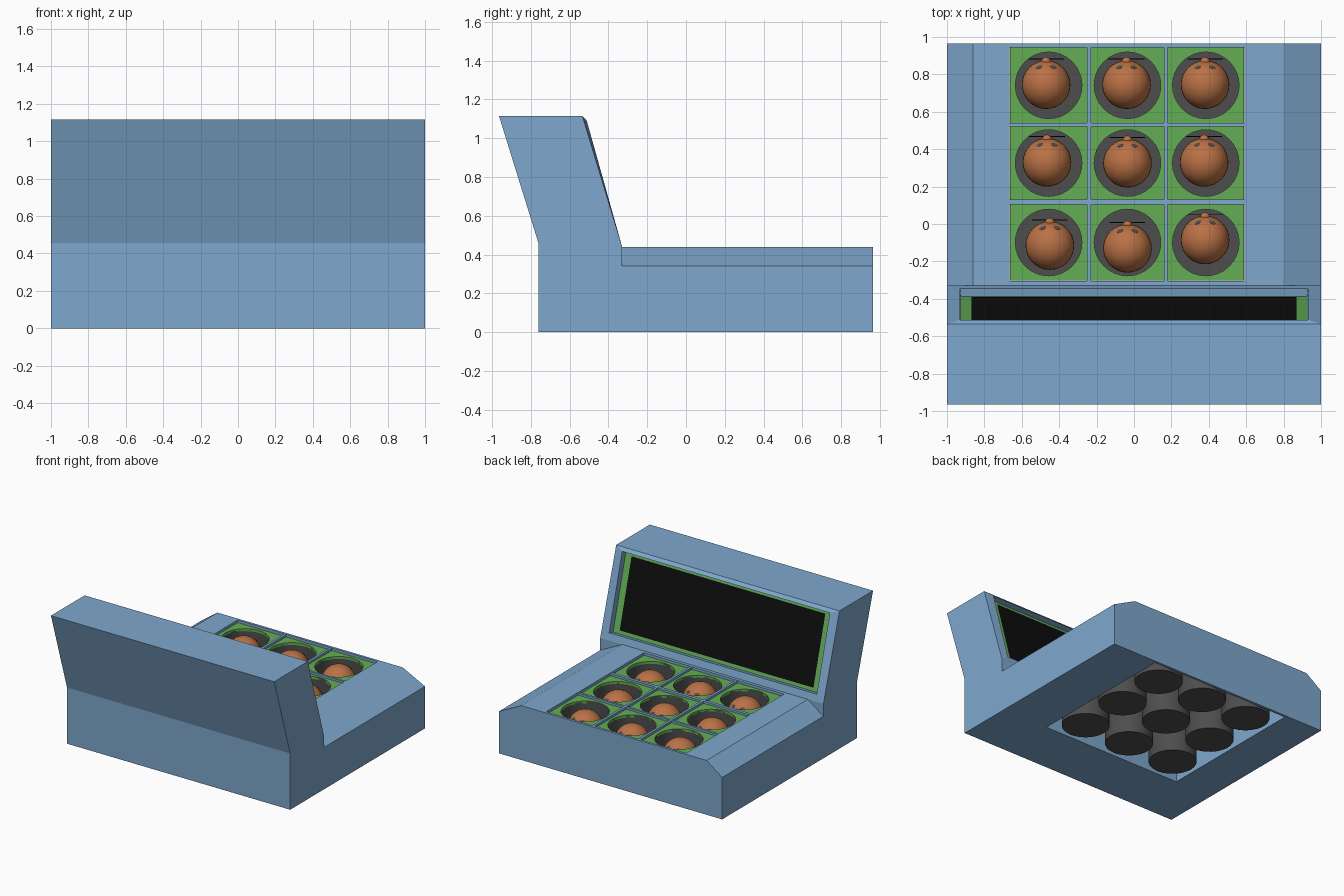
import bpy, bmesh, math
from mathutils import Matrix, Vector

if "Cube" in bpy.data.objects:
    bpy.data.objects.remove(bpy.data.objects["Cube"])


def mat(name, c):
    m = bpy.data.materials.new(name)
    m.diffuse_color = (*c, 1)
    m.use_nodes = True
    m.node_tree.nodes["Principled BSDF"].inputs["Base Color"].default_value = m.diffuse_color
    return m


BLUE = mat("cabinet blue", (0.21, 0.39, 0.61))
GREEN = mat("panel green", (0.125, 0.42, 0.09))
GREY = mat("cup dark grey", (0.075, 0.075, 0.075))
BROWN = mat("mole brown", (0.49, 0.165, 0.06))
BLACK = mat("screen black", (0.004, 0.004, 0.004))


def finish(name, bm, *mats, smooth=False):
    bmesh.ops.recalc_face_normals(bm, faces=bm.faces)
    me = bpy.data.meshes.new(name)
    bm.to_mesh(me)
    bm.free()
    for m in mats:
        me.materials.append(m)
    ob = bpy.data.objects.new(name, me)
    bpy.context.collection.objects.link(ob)
    if smooth:
        bpy.ops.object.select_all(action='DESELECT')
        ob.select_set(True)
        bpy.context.view_layer.objects.active = ob
        bpy.ops.object.shade_smooth_by_angle(angle=math.radians(40))
    return ob


def box(name, lo, hi, m):
    bm = bmesh.new()
    bmesh.ops.create_cube(bm, size=1)
    for v in bm.verts:
        v.co = [lo[i] if v.co[i] < 0 else hi[i] for i in range(3)]
    return finish(name, bm, m)


# Display tower: side profile extruded across x, with a raised rim and recessed panel
profile = [(-0.33, 0.44), (-0.33, 0), (-0.76, 0), (-0.76, 0.455), (-0.965, 1.115), (-0.535, 1.115)]
bm = bmesh.new()
sides = [[bm.verts.new((x, y, z)) for y, z in profile] for x in (-1, 1)]
for s in sides:
    bm.faces.new(s)
for i in range(5):
    bm.faces.new((sides[0][i], sides[0][i + 1], sides[1][i + 1], sides[1][i]))


def loop(hw, low, high):
    return [bm.verts.new((x, y, z)) for x, (y, z) in
            ((-hw, low), (hw, low), (hw, high), (-hw, high))]


loops = [[sides[0][0], sides[1][0], sides[1][5], sides[0][5]],
         loop(0.93, (-0.345, 0.495), (-0.512, 1.09)),
         loop(0.925, (-0.388, 0.485), (-0.555, 1.08))]
for a, b in zip(loops, loops[1:]):
    for i in range(4):
        j = (i + 1) % 4
        bm.faces.new((a[i], a[j], b[j], b[i]))
bm.faces.new(loops[2]).material_index = 1
finish("display_tower", bm, BLUE, GREEN)

# Black screen plate just proud of the green recess
bm = bmesh.new()
bm.faces.new(loop(0.868, (-0.391, 0.513), (-0.543, 1.055)))
finish("screen", bm, BLACK)

# Play base: chamfered profile extruded along y, with a through opening
bm = bmesh.new()
prof = [(-1, 0), (1, 0), (1, 0.34), (0.8, 0.44), (-0.86, 0.44), (-1, 0.34)]
f = bm.faces.new([bm.verts.new((x, -0.33, z)) for x, z in prof])
r = bmesh.ops.extrude_face_region(bm, geom=[f])
bmesh.ops.translate(bm, vec=(0, 1.295, 0),
                    verts=[v for v in r["geom"] if isinstance(v, bmesh.types.BMVert)])
base = finish("play_base", bm, BLUE)
cutter = box("opening_cutter", (-0.665, -0.305, -0.2), (0.59, 0.945, 0.7), BLUE)
cutter.hide_render = True
mod = base.modifiers.new("opening", 'BOOLEAN')
mod.operation = 'DIFFERENCE'
mod.object = cutter
mod.solver = 'EXACT'
bpy.context.view_layer.objects.active = base
bpy.ops.object.modifier_apply(modifier=mod.name)
bpy.data.objects.remove(cutter)

# Grid bars between the cells
for x0, x1 in ((-0.25, -0.23), (0.16, 0.18)):
    box("grid_bar_long", (x0, -0.305, 0.40), (x1, 0.945, 0.438), BLUE)
for y0, y1 in ((0.105, 0.13), (0.522, 0.54)):
    box("grid_bar_cross", (-0.665, y0, 0.40), (0.59, y1, 0.437), BLUE)

SEG, R, TOP = 32, 0.178, 0.42


def panel(x0, x1, y0, y1):
    """Square green plate with a round hole."""
    bm = bmesh.new()
    cx, cy = (x0 + x1) / 2, (y0 + y1) / 2
    rings = []
    for z in (TOP, TOP - 0.02):
        hole, rim = [], []
        for k in range(SEG):
            a = 2 * math.pi * k / SEG
            c, s = math.cos(a), math.sin(a)
            q = max(abs(c), abs(s))
            hole.append(bm.verts.new((cx + R * c, cy + R * s, z)))
            rim.append(bm.verts.new((cx + c / q * (x1 - x0) / 2, cy + s / q * (y1 - y0) / 2, z)))
        rings += [hole, rim]
    for a, b in ((0, 1), (1, 3), (3, 2), (2, 0)):
        for k in range(SEG):
            j = (k + 1) % SEG
            bm.faces.new((rings[a][k], rings[a][j], rings[b][j], rings[b][k]))
    finish("cell_panel", bm, GREEN)


def cup(cx, cy):
    """Open cup hanging under the panel."""
    bm = bmesh.new()
    bmesh.ops.create_cone(bm, cap_ends=True, segments=SEG, radius1=R, radius2=R, depth=TOP - 0.005,
                          matrix=Matrix.Translation((cx, cy, TOP / 2)))
    bmesh.ops.delete(bm, geom=[f for f in bm.faces if f.calc_center_median().z > TOP - 0.01],
                     context='FACES_ONLY')
    finish("cup", bm, GREY, smooth=True)


def mole(cx, cy):
    """Domed body with nose, brows and whiskers facing the player (+y)."""
    r, c = 0.13, 0.30
    bm = bmesh.new()
    bmesh.ops.create_uvsphere(bm, u_segments=32, v_segments=16, radius=r)
    for v in bm.verts:
        v.co.z = v.co.z + c if v.co.z > -0.001 else max(0.012, c + v.co.z * 2.3)
    bmesh.ops.translate(bm, verts=bm.verts, vec=(cx, cy, 0))
    finish("mole_body", bm, BROWN, smooth=True)
    bm = bmesh.new()
    bmesh.ops.create_uvsphere(bm, u_segments=16, v_segments=8, radius=0.026,
                              matrix=Matrix.Translation((cx, cy + 0.122, c + 0.02)))
    finish("mole_nose", bm, BROWN, smooth=True)
    bm = bmesh.new()
    for s in (-1, 1):
        d = Vector((s * 0.3, 0.72, 0.63)).normalized()
        m = (Matrix.Translation(Vector((cx, cy, c)) + d * r)
             @ d.to_track_quat('Z', 'Y').to_matrix().to_4x4()
             @ Matrix.Diagonal((0.02, 0.012, 0.004, 1)))
        bmesh.ops.create_uvsphere(bm, u_segments=12, v_segments=6, radius=1, matrix=m)
    finish("mole_eyes", bm, GREY, smooth=True)
    bm = bmesh.new()
    for s in (-1, 1):
        for tilt in (-0.2, 0.1):
            m = (Matrix.Translation((cx + s * 0.055, cy + 0.137, c + 0.01 + tilt * 0.05))
                 @ Matrix.Rotation(s * tilt, 4, 'Y') @ Matrix.Diagonal((0.08, 0.005, 0.005, 1)))
            bmesh.ops.create_cube(bm, size=1, matrix=m)
    finish("mole_whiskers", bm, BLACK)


# Three by three cells; moles sit slightly off centre
cols = ((-0.663, -0.25), (-0.23, 0.16), (0.18, 0.588))
rows = ((0.54, 0.943), (0.13, 0.522), (-0.303, 0.105))
mx = ((-0.47, -0.04, 0.38), (-0.465, -0.035, 0.375), (-0.45, -0.035, 0.38))
my = ((0.745, 0.745, 0.745), (0.33, 0.325, 0.33), (-0.115, -0.13, -0.085))
for i, (y0, y1) in enumerate(rows):
    for j, (x0, x1) in enumerate(cols):
        panel(x0, x1, y0, y1)
        cup((x0 + x1) / 2, (y0 + y1) / 2)
        mole(mx[i][j], my[i][j])
